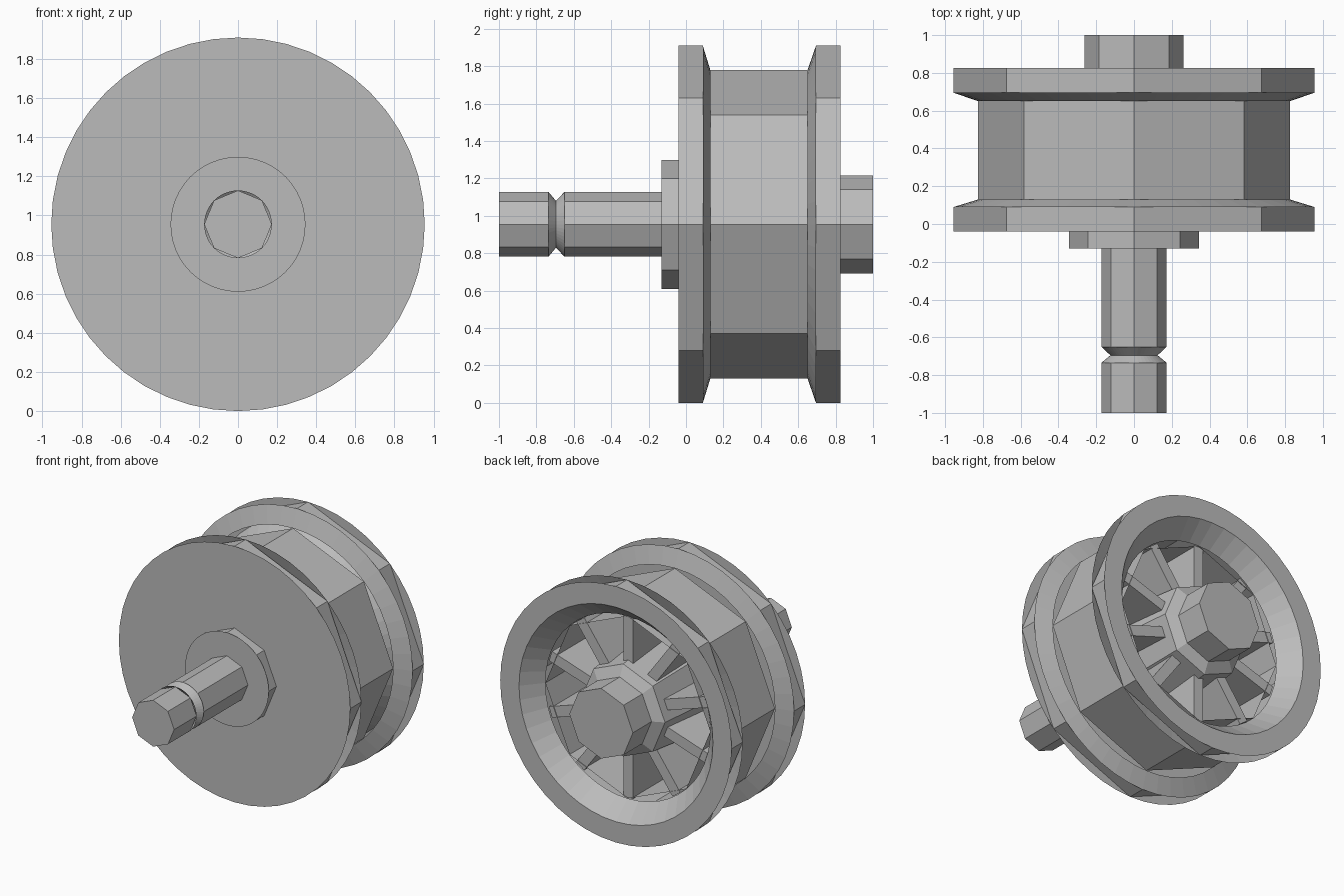
import bpy, bmesh, math
from mathutils import Matrix

old = bpy.data.objects.get("Cube")
if old:
    bpy.data.objects.remove(old, do_unlink=True)

CENTRE_Z = 0.955
FLANGE, DRUM, COLLAR, AXLE, STUB, BORE = 0.955, 0.825, 0.345, 0.173, 0.262, 0.68

grey = bpy.data.materials.new("plain grey")
grey.use_nodes = True
colour = (0.5, 0.5, 0.5, 1)
grey.diffuse_color = colour
grey.node_tree.nodes["Principled BSDF"].inputs["Base Color"].default_value = colour


def finish(name, bm):
    mesh = bpy.data.meshes.new(name)
    bm.to_mesh(mesh)
    bm.free()
    mesh.materials.append(grey)
    obj = bpy.data.objects.new(name, mesh)
    obj.location.z = CENTRE_Z
    bpy.context.collection.objects.link(obj)
    return obj


def lathe(name, profile, sides):
    """Turn (radius, y) points about the y axis; radius 0 closes the end."""
    bm = bmesh.new()
    rings = []
    for r, y in profile:
        if r == 0:
            rings.append([bm.verts.new((0, y, 0))] * sides)
        else:
            rings.append([bm.verts.new((r * math.cos(a), y, r * math.sin(a)))
                          for a in (math.tau * i / sides for i in range(sides))])
    for lower, upper in zip(rings, rings[1:]):
        for i in range(sides):
            j = (i + 1) % sides
            corners = dict.fromkeys((lower[i], upper[i], upper[j], lower[j]))
            bm.faces.new(list(corners))
    return finish(name, bm)


# Octagonal walls of the wheel
lathe("front_flange_wall", [(FLANGE, -0.04), (FLANGE, 0.09)], 8)
lathe("drum_wall", [(DRUM, 0.13), (DRUM, 0.65)], 8)
lathe("back_flange_wall", [(FLANGE, 0.695), (FLANGE, 0.825)], 8)

# Round faces and bevels of the flanges
lathe("front_disc", [(0, -0.04), (FLANGE, -0.04)], 48)
lathe("front_flange_bevel", [(FLANGE, 0.09), (DRUM, 0.13)], 48)
lathe("back_flange_bevel", [(DRUM, 0.65), (FLANGE, 0.695)], 48)
lathe("back_rim", [(FLANGE, 0.825), (0.80, 0.825), (BORE, 0.685)], 48)

# Recess behind the rim
lathe("recess", [(BORE, 0.685), (BORE, 0.2), (0, 0.2)], 8)

# Hub with its stub
lathe("hub", [(0.4, 0.2), (COLLAR, 0.74), (STUB, 0.78), (STUB, 1), (0, 1)], 8)

# Ten spokes
bm = bmesh.new()
for k in range(10):
    spot = (Matrix.Rotation(math.tau * k / 10, 4, "Y")
            @ Matrix.Translation((0, 0.44, 0.49))
            @ Matrix.Diagonal((0.08, 0.48, 0.37, 1)))
    bmesh.ops.create_cube(bm, size=1, matrix=spot)
finish("spokes", bm)

# Collar: octagonal wall with a round face
lathe("collar_wall", [(COLLAR, -0.13), (COLLAR, -0.04)], 8)
lathe("collar_face", [(0, -0.13), (COLLAR, -0.13)], 48)

# Axle with a round groove
lathe("axle_tip", [(0, -1), (AXLE, -1), (AXLE, -0.735)], 8)
lathe("axle_groove", [(AXLE, -0.735), (0.125, -0.695), (AXLE, -0.65)], 48)
lathe("axle_shaft", [(AXLE, -0.65), (AXLE, -0.13)], 8)
